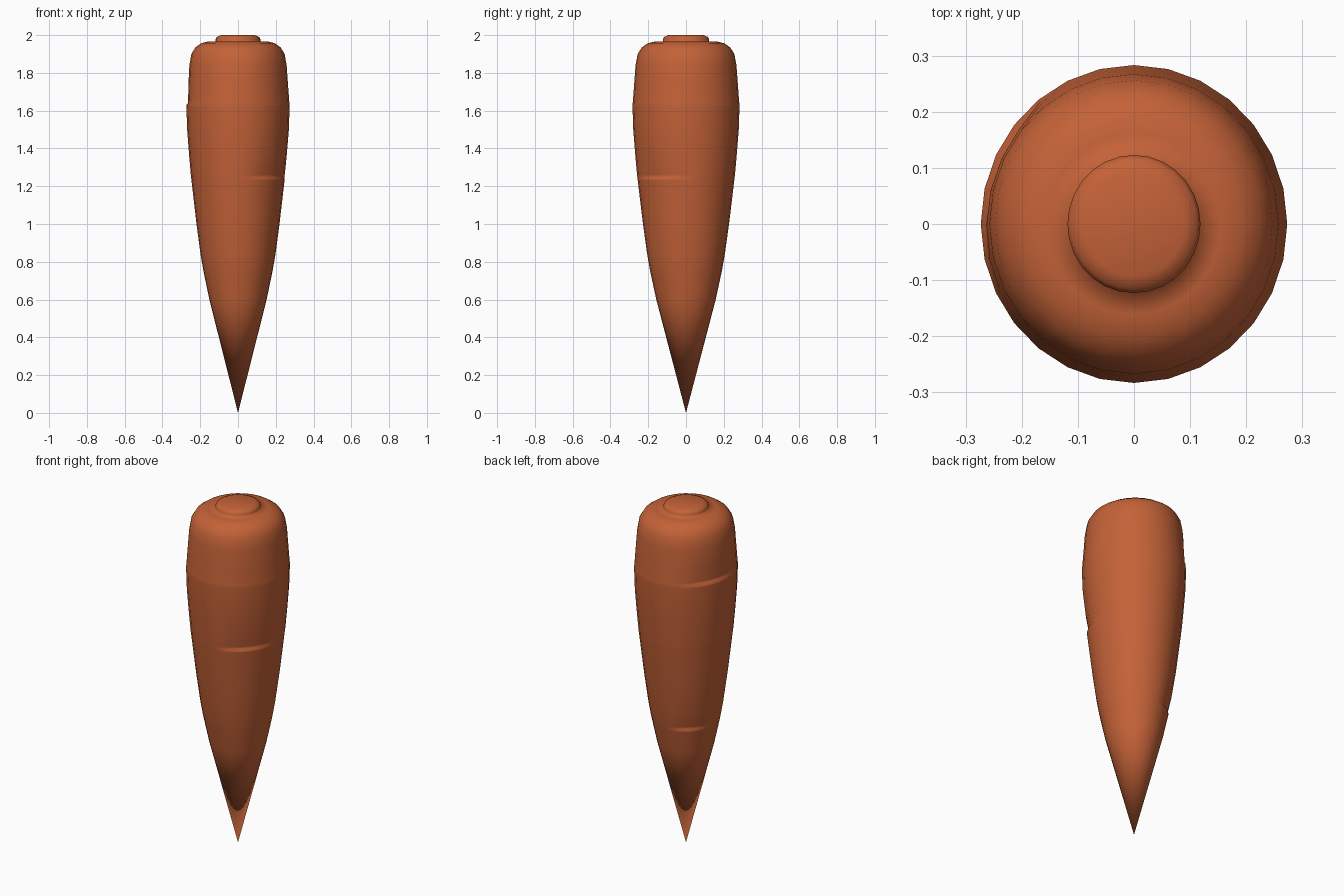
import bpy, bmesh, math

if "Cube" in bpy.data.objects:
    bpy.data.objects.remove(bpy.data.objects["Cube"])

SIDES = 28

mat = bpy.data.materials.new("orange")
mat.diffuse_color = (0.55, 0.122, 0.039, 1)
mat.use_nodes = True
mat.node_tree.nodes["Principled BSDF"].inputs["Base Color"].default_value = mat.diffuse_color

# Root profile: radius, height (tip to crown)
profile = [(0.156, 0.60), (0.171, 0.67), (0.184, 0.731),
           (0.186, 0.740), (0.188, 0.750), (0.190, 0.760), (0.204, 0.84),
           (0.226, 1.00), (0.244, 1.15), (0.2535, 1.231),
           (0.2545, 1.240), (0.256, 1.250), (0.257, 1.260), (0.266, 1.36),
           (0.277, 1.50), (0.281, 1.621),
           (0.281, 1.630), (0.280, 1.640), (0.279, 1.650), (0.273, 1.73),
           (0.265, 1.84), (0.254, 1.90), (0.232, 1.935), (0.200, 1.957),
           (0.160, 1.967), (0.122, 1.967), (0.122, 1.978), (0.115, 1.99), (0.092, 2.0)]

# Creases: height, crisp start angle, faded end angle, fade length upward, depth
creases = [(1.25, -76, 10, 0.16, 0.013),
           (1.64, 126, 210, 0.13, 0.013),
           (0.75, 105, 172, 0.13, 0.011)]


def dent(angle, z):
    """Groove with a crisp lower lip that fades out upwards."""
    total = 0
    for z0, a0, a1, fade, depth in creases:
        t = ((angle - a0) % 360) / (a1 - a0)
        up = (z - z0 + 0.001) / fade
        if t < 1 and 0 <= up < 1:
            total += depth * min(1, 6 * t, 1.8 * (1 - t)) * (1 - up)
    return total


bm = bmesh.new()
rings = []
for r, z in profile:
    ring = []
    for i in range(SIDES):
        a = 360 * i / SIDES
        rr = r - dent(a, z)
        ring.append(bm.verts.new((0.972 * rr * math.cos(math.radians(a)),
                                  1.008 * rr * math.sin(math.radians(a)), z)))
    rings.append(ring)
for low, high in zip(rings, rings[1:]):
    for i in range(SIDES):
        j = (i + 1) % SIDES
        bm.faces.new((low[i], low[j], high[j], high[i]))

# Pointed tip and flat crown cap
tip = bm.verts.new((0, 0, 0))
for i in range(SIDES):
    bm.faces.new((tip, rings[0][(i + 1) % SIDES], rings[0][i]))
bm.faces.new(rings[-1])
bmesh.ops.recalc_face_normals(bm, faces=bm.faces)
for f in bm.faces:
    f.smooth = True

mesh = bpy.data.meshes.new("carrot_root")
bm.to_mesh(mesh)
bm.free()
mesh.materials.append(mat)
root = bpy.data.objects.new("carrot_root", mesh)
bpy.context.collection.objects.link(root)
